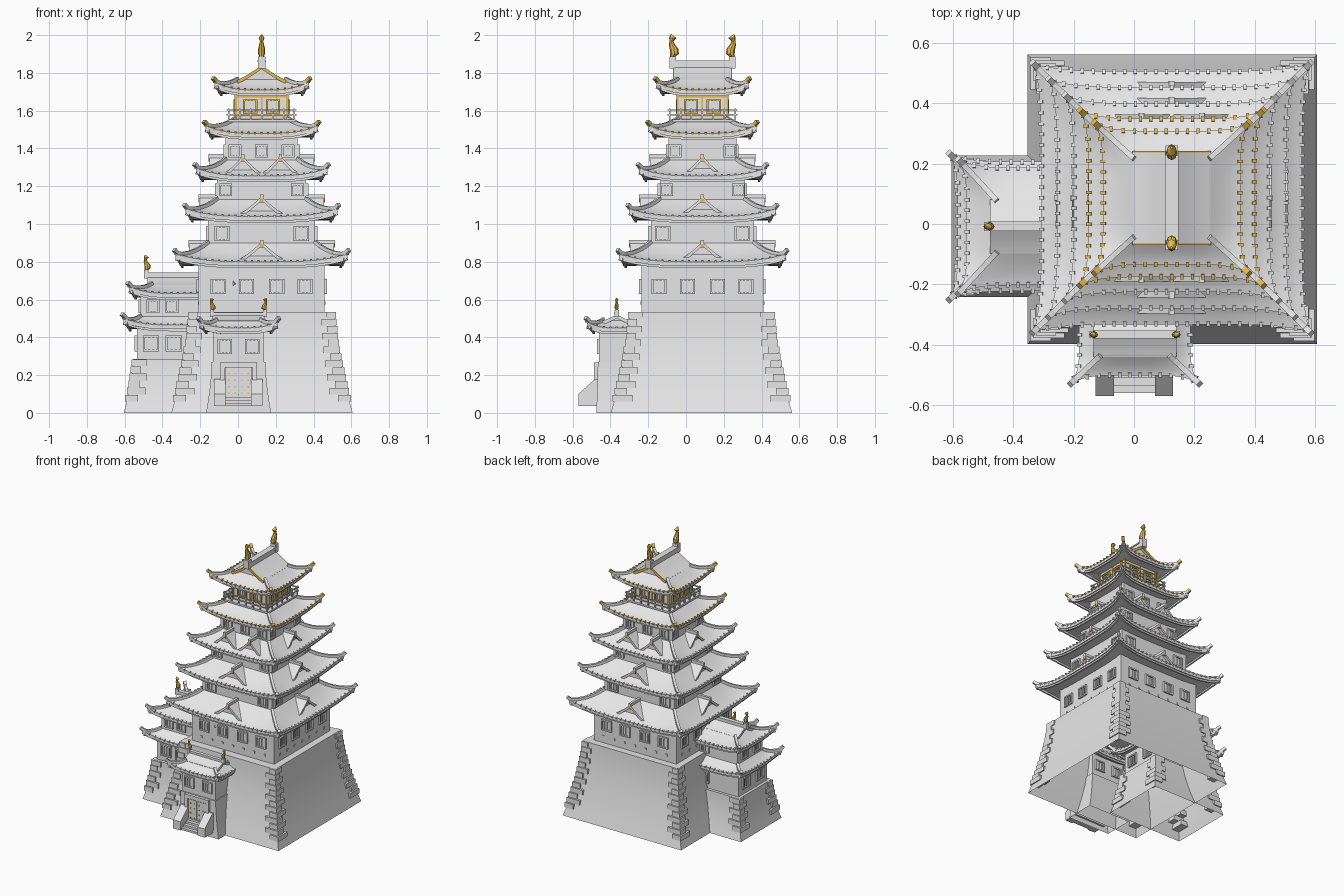
import bpy, bmesh, math
from mathutils import Vector as V

if "Cube" in bpy.data.objects:
    bpy.data.objects.remove(bpy.data.objects["Cube"])


def material(name, colour):
    m = bpy.data.materials.new(name)
    m.use_nodes = True
    m.diffuse_color = (*colour, 1)
    m.node_tree.nodes["Principled BSDF"].inputs["Base Color"].default_value = (*colour, 1)
    return m


GREY = material("stone grey", (0.8, 0.8, 0.8))
GOLD = material("gold", (0.8, 0.5, 0.08))
NORMALS = [V((0, -1, 0)), V((1, 0, 0)), V((0, 1, 0)), V((-1, 0, 0))]
UP = V((0, 0, 1))


def frame(side):
    n = NORMALS[side]
    return n, V((-n.y, n.x, 0))


class Part:
    """Collects simple solids into one named object."""

    def __init__(self, name, mat=GREY):
        self.name, self.mat, self.bm = name, mat, bmesh.new()

    def loft(self, rings, cap_start=True, cap_end=True, wrap=False):
        rows = [[self.bm.verts.new(p) for p in r] for r in rings]
        n = len(rows[0])
        for a, b in zip(rows, rows[1:]):
            for i in range(n):
                self.bm.faces.new((a[i], a[(i + 1) % n], b[(i + 1) % n], b[i]))
        if cap_start:
            self.bm.faces.new(rows[0][::-1])
        if cap_end:
            self.bm.faces.new(rows[-1])

    def beam(self, p, q, w, h):
        d = (q - p).normalized()
        s = d.cross(UP).normalized() if abs(d.z) < 0.99 else V((1, 0, 0))
        t = s.cross(d) * h / 2
        s = s * w / 2
        self.loft([[e + s + t, e - s + t, e - s - t, e + s - t] for e in (p, q)])

    def box(self, c, sx, sy, z0, z1):
        self.beam(V((c[0], c[1], z0)), V((c[0], c[1], z1)), sx, sy)

    def side_box(self, side, c, u, d, su, sd, z0, z1):
        n, t = frame(side)
        p = c + t * u + n * d
        sx, sy = (su, sd) if side % 2 == 0 else (sd, su)
        self.box(p, sx, sy, z0, z1)

    def prism(self, side, c, outline, d0, d1):
        n, t = frame(side)
        self.loft([[c + t * u + n * d + UP * z for u, z in outline] for d in (d0, d1)])

    def finish(self):
        bmesh.ops.remove_doubles(self.bm, verts=self.bm.verts, dist=1e-5)
        bmesh.ops.recalc_face_normals(self.bm, faces=self.bm.faces)
        mesh = bpy.data.meshes.new(self.name)
        self.bm.to_mesh(mesh)
        self.bm.free()
        mesh.materials.append(self.mat)
        ob = bpy.data.objects.new(self.name, mesh)
        bpy.context.collection.objects.link(ob)
        bpy.ops.object.select_all(action="DESELECT")
        ob.select_set(True)
        bpy.context.view_layer.objects.active = ob
        bpy.ops.object.shade_smooth_by_angle(angle=math.radians(30))


def gable_line(w, z0, z1):
    return [(w * k / 4, z0 + (z1 - z0) * (1 - abs(k) / 4) ** 1.2) for k in range(-4, 5)]


def stone_base(name, c, bottom, top, height, courses=0):
    """Flared base, open below, with staggered corner stones."""
    p = Part(name)

    def half(t):
        return [b + (a - b) * (1 - t) ** 1.6 for a, b in zip(bottom, top)]
    corners = [(-1, -1), (1, -1), (1, 1), (-1, 1)]
    rings = []
    for i in range(9):
        hx, hy = half(i / 8)
        rings.append([c + V((hx * a, hy * b, height * i / 8)) for a, b in corners])
    p.loft(rings, cap_start=False)
    p.finish()
    if not courses:
        return
    s = Part(name + "_corner_stones")
    step = (height - 0.06) / courses
    for i in range(courses):
        z = 0.06 + i * step
        t = z / height
        hx, hy = half(t)
        size = 0.075 + 0.035 * (1 - t)
        sx, sy = (size, size * 0.65) if i % 2 else (size * 0.65, size)
        for a, b in corners:
            x, y = hx + 0.008 - sx / 2, hy + 0.008 - sy / 2
            s.box((c.x + a * x, c.y + b * y), sx, sy, z, z + step * 0.96)
    s.finish()


def roof_skirt(name, c, outer, inner, ze, zi, lift=0.04, trim=GREY):
    """Curved hipped roof with raised corners, eave tiles and hip ridges."""
    def point(side, u, s):
        n, t = frame(side)
        h = [o + (i - o) * s for o, i in zip(outer, inner)]
        ht, hn = h if side % 2 == 0 else h[::-1]
        flare = 0.022 * abs(u) ** 6 * (1 - s) ** 2
        z = ze + (zi - ze) * s ** 1.35 + lift * abs(u) ** 4 * (1 - s) ** 2
        return c + t * (u * ht + math.copysign(flare, u)) + n * (hn + flare) + UP * z
    p = Part(name)

    def ring(s, drop=0):
        return [point(k, -1 + i / 6, s) - UP * drop for k in range(4) for i in range(12)]
    rings = [ring(i / 6) for i in range(7)]
    under = [v.copy() for v in rings[-1]]
    for v in under:
        v.z = ze - 0.02
    rings += [under, ring(0, 0.022), ring(0)]
    p.loft(rings, False, False)
    p.finish()
    tiles = Part(name + "_eave_tiles", trim)
    hips = Part(name + "_hip_ridges")
    knobs = Part(name + "_corner_finials", trim)
    for k in range(4):
        n, t = frame(k)
        count = round(outer[k % 2] * 2 / 0.035)
        for i in range(1, count):
            q = point(k, -1 + 2 * i / count, 0)
            tiles.beam(q - n * 0.01 + UP * 0.002, q + n * 0.006 - UP * 0.002, 0.011, 0.013)
        line = [point(k, 1, s / 5) + UP * 0.006 for s in range(6)]
        for a, b in zip(line, line[1:]):
            hips.beam(a, b, 0.018, 0.018)
        out = (n + t) * 0.008
        knobs.beam(line[0] - out, line[0] + out + UP * 0.018, 0.02, 0.02)
        band = [point(k, -1 + i / 6, 0) - n * 0.014 - UP * 0.026 for i in range(13)]
        for a, b in zip(band, band[1:]):
            hips.beam(a, b, 0.012, 0.014)
    for q in (tiles, hips, knobs):
        q.finish()


def gable_top(name, c, side, w, length, z0, z1, trim=GREY, solid=0.02):
    """Ridged gable with end walls and edge boards."""
    line = gable_line(w, z0, z1)
    roof, boards = Part(name + "_gable"), Part(name + "_gable_boards", trim)
    lower = [(u, z - 0.014) for u, z in line]
    roof.prism(side, c, line + lower[::-1], -length, length)
    roof.prism(side, c, lower + [(w, z0 - 0.02), (-w, z0 - 0.02)], solid - length, length - solid)
    low = [(u, z - 0.02) for u, z in line]
    for e in (-1, 1):
        boards.prism(side, c, line + low[::-1], e * length, e * (length + 0.006))
    roof.finish()
    boards.finish()


def ridge(name, c, side, reach, z, w, h, fish, ends):
    """Ridge beam with end blocks and curved gold fish finials."""
    n, t = frame(side)
    p, g = Part(name + "_ridge"), Part(name + "_fish_finials", GOLD)
    p.beam(c - n * reach + UP * z, c + n * reach + UP * z, w, h)
    p.beam(c - n * reach + UP * (z + h / 2), c + n * reach + UP * (z + h / 2), w * 1.3, h * 0.25)
    body = [(0, 0, .12), (-.08, .12, .2), (-.06, .35, .2), (.04, .55, .14),
            (.06, .7, .09), (0, .85, .17), (.08, 1, .04)]
    for e in ends:
        p.side_box(side, c, 0, e * reach, w * 1.2, w, z - h * 0.6, z + h * 1.2)
        base = c + n * e * reach + UP * (z + h * 1.2)
        g.loft([[base + n * e * fish * (o + r * math.cos(a)) + t * fish * r * 0.8 * math.sin(a)
                 + UP * fish * q for a in (math.tau * i / 8 for i in range(8))] for o, q, r in body])
    p.finish()
    g.finish()


def dormer(name, c, side, u, d0, d1, w, z0, z1):
    n, t = frame(side)
    m = c + t * u + n * (d0 + d1) / 2
    half = (d1 - d0) / 2
    gable_top(name, m, side, w, half, z0, z1)
    p, g = Part(name + "_ridge"), Part(name + "_gold_crest", GOLD)
    p.beam(m - n * half + UP * z1, m + n * (half + 0.01) + UP * z1, 0.018, 0.022)
    g.side_box(side, m, 0, half + 0.006, 0.02, 0.008, z1 - 0.03, z1 - 0.008)
    p.finish()
    g.finish()


def storey(name, c, half, z0, z1, wins=((), ()), size=0.08, zw=0, trim=GREY):
    """Wall block with framed, barred windows (front/back list, sides list)."""
    p, f = Part(name + "_walls"), Part(name + "_window_frames", trim)
    bars = Part(name + "_window_bars")
    p.box(c, half[0] * 2, half[1] * 2, z0, z1)
    for k in range(4):
        d = half[1 - k % 2]
        for u in wins[k % 2]:
            for e in (-1, 1):
                f.side_box(k, c, u + e * (size / 2 - 0.005), d, 0.01, 0.024, zw, zw + size)
                f.side_box(k, c, u, d, size, 0.024, *sorted((zw + size * (e + 1) / 2, zw + size * (e + 1) / 2 - e * 0.01)))
            for i in (-1, 0, 1):
                bars.side_box(k, c, u + i * size / 4, d, size * 0.1, 0.012, zw, zw + size)
    for q in (p, f, bars):
        q.finish()


# Main keep
keep = V((0.125, 0.087, 0))
stone_base("keep_base", V((0.127, 0.082, 0)), (0.48, 0.48), (0.383, 0.38), 0.535, 13)
row, wide = (-0.23, -0.08, 0.08, 0.23), (-0.21, 0.21)
mid, pair = (-0.19, 0.19), (-0.145, 0.145)
walls = [0.333, 0.283, 0.235, 0.19, 0.138]
eaves = [0.433, 0.38, 0.326, 0.276, 0.228]
levels = [0.8, 1.04, 1.255, 1.48, 1.71]
tops = [0.9, 1.13, 1.34, 1.555]
windows = [((row, row), 0.08, 0.63), ((wide, wide), 0.08, 0.91), ((mid, mid), 0.068, 1.147),
           (((-0.14, 0, 0.14), pair), 0.068, 1.352), (((-0.06, 0.06),) * 2, 0.075, 1.585)]
for i, (w, e, z) in enumerate(zip(walls, eaves, levels)):
    label = "keep_storey_%d" % (i + 1)
    trim = GOLD if i > 2 else GREY
    wins, size, zw = windows[i]
    storey(label, keep, (w, w - 0.01), levels[i - 1] if i else 0.53, z, wins, size, zw, GOLD if i == 4 else GREY)
    if i < 4:
        inner = walls[i + 1]
        roof_skirt(label + "_roof", keep, (e, e - 0.013), (inner, inner - 0.01), z, tops[i], trim=trim)
    if i < 3:
        for k in range(4):
            for u in ((-0.1, 0.1) if i == 2 and k % 2 == 0 else (0,)):
                dormer("%s_dormer" % label, keep, k, u, inner - 0.02, e - 0.055,
                       0.1 if i == 2 else 0.12, z + 0.012, z + 0.105)

# Small shooting holes in the lowest storey
holes = Part("keep_wall_holes")
for k in range(4):
    for i in range(-3, 4):
        holes.side_box(k, keep, i * 0.085, walls[0] - 0.01 * (k % 2 == 0), 0.014, 0.01, 0.575, 0.59)
holes.finish()

# Keep top roof, gold wall trim and balcony
roof_skirt("keep_top_roof", keep, (0.228, 0.222), (0.125, 0.13), levels[4], 1.765, trim=GOLD)
gable_top("keep_top", keep, 0, 0.13, 0.15, 1.762, 1.84, GOLD)
ridge("keep_top", keep, 0, 0.157, 1.845, 0.034, 0.035, 0.115, (-1, 1))
bands, rails = Part("keep_gold_bands", GOLD), Part("keep_balcony")
rails.box(keep, 0.36, 0.35, 1.54, 1.553)
for k in range(4):
    d = walls[4] - 0.01 * (k % 2 == 0)
    for z in (1.57, 1.67):
        bands.side_box(k, keep, 0, d, 0.27, 0.008, z, z + 0.007)
    for u in (-0.133, 0, 0.133):
        bands.side_box(k, keep, u, d, 0.008, 0.01, 1.56, 1.7)
    for z in (1.575, 1.6):
        rails.side_box(k, keep, 0, 0.174, 0.37, 0.007, z, z + 0.007)
    for i in range(-3, 4):
        rails.side_box(k, keep, i * 0.058, 0.174, 0.008, 0.008, 1.55, 1.612)
bands.finish()
rails.finish()

# Side tower
tower = V((-0.3, -0.008, 0))
stone_base("side_tower_base", tower, (0.305, 0.235), (0.255, 0.185), 0.285, 6)
storey("side_tower_lower", tower, (0.235, 0.165), 0.28, 0.46, ((-0.16, -0.04), (-0.08, 0.08)), 0.085, 0.325)
roof_skirt("side_tower_lower_roof", tower, (0.285, 0.215), (0.215, 0.145), 0.465, 0.51, 0.035)
storey("side_tower_upper", tower, (0.215, 0.145), 0.46, 0.63, ((-0.15, -0.05), (-0.07, 0.07)), 0.07, 0.53)
roof_skirt("side_tower_upper_roof", tower, (0.255, 0.195), (0.155, 0.085), 0.632, 0.68, 0.035)
gable_top("side_tower", tower, 1, 0.09, 0.172, 0.678, 0.725)
ridge("side_tower", tower, 1, 0.185, 0.727, 0.024, 0.024, 0.08, (-1,))

# Gatehouse
gate = V((0.003, -0.367, 0))
stone_base("gate_base", gate, (0.172, 0.108), (0.142, 0.1), 0.27)
storey("gate", gate, (0.135, 0.093), 0.265, 0.45, ((-0.073, 0.073), ()), 0.078, 0.313)
roof_skirt("gate_roof", gate, (0.185, 0.135), (0.115, 0.07), 0.45, 0.49, 0.03)
gable_top("gate", gate, 1, 0.075, 0.132, 0.488, 0.52)
ridge("gate", gate, 1, 0.14, 0.52, 0.02, 0.02, 0.065, (-1, 1))

# Door, studs and stairs
door, studs = Part("gate_door"), Part("gate_door_studs", GOLD)
door.side_box(0, gate, 0, 0.095, 0.14, 0.03, 0.06, 0.24)
for e in (-1, 1):
    door.side_box(0, gate, e * 0.085, 0.1, 0.025, 0.04, 0.06, 0.265)
    door.side_box(0, gate, e * 0.035, 0.111, 0.066, 0.006, 0.07, 0.235)
    for i in range(4):
        for j in (0.018, 0.052):
            studs.side_box(0, gate, e * j, 0.115, 0.007, 0.006, 0.1 + i * 0.035, 0.107 + i * 0.035)
door.side_box(0, gate, 0, 0.1, 0.195, 0.04, 0.24, 0.268)
stairs = Part("gate_stairs")
cheek = [(-0.57, 0.037), (-0.46, 0.037), (-0.46, 0.18), (-0.48, 0.18), (-0.57, 0.1)]
for x0 in (-0.127, 0.07):
    stairs.prism(1, V((0, 0, 0)), cheek, x0, x0 + 0.06)
for i in range(4):
    stairs.box((0.003, -0.51 + i * 0.0125), 0.14, 0.1 - i * 0.025, 0.037 + i * 0.015, 0.052 + i * 0.015)
stairs.finish()
door.finish()
studs.finish()
